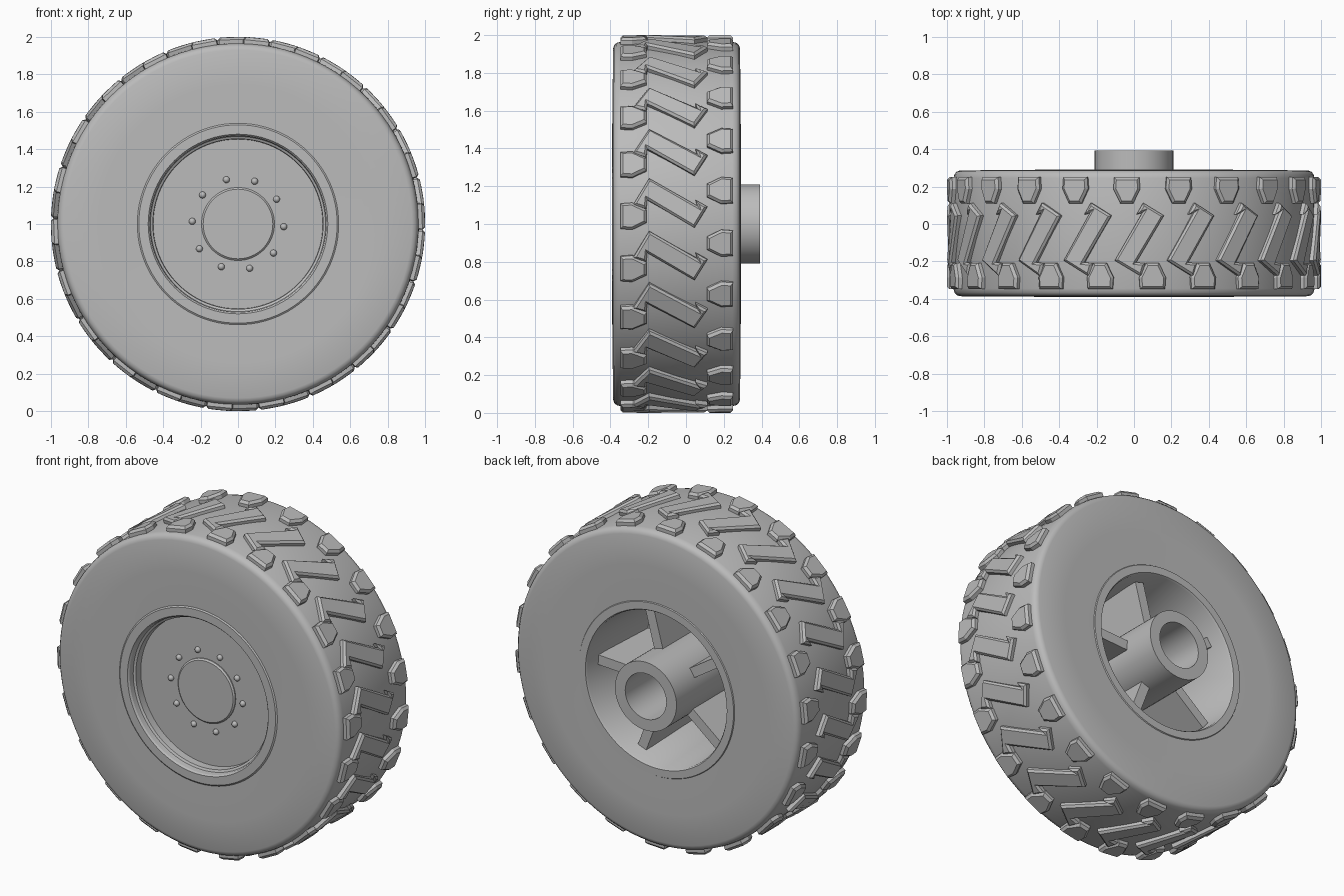
import bpy, bmesh, math
from mathutils import Matrix, Vector

if "Cube" in bpy.data.objects:
    bpy.data.objects.remove(bpy.data.objects["Cube"])

CENTRE = Vector((0, 0, 1))
LUGS = 22
SPOKES = 5
BOLTS = 10

grey = bpy.data.materials.new("plain grey")
grey.use_nodes = True
grey.diffuse_color = (0.5, 0.5, 0.5, 1)
grey.node_tree.nodes["Principled BSDF"].inputs["Base Color"].default_value = (0.5, 0.5, 0.5, 1)


def finish(name, bm, smooth=True):
    """Turn a bmesh centred on the axle into a finished object."""
    bmesh.ops.translate(bm, verts=bm.verts, vec=CENTRE)
    bmesh.ops.recalc_face_normals(bm, faces=bm.faces)
    mesh = bpy.data.meshes.new(name)
    bm.to_mesh(mesh)
    bm.free()
    mesh.materials.append(grey)
    obj = bpy.data.objects.new(name, mesh)
    bpy.context.collection.objects.link(obj)
    if smooth:
        bpy.ops.object.select_all(action='DESELECT')
        obj.select_set(True)
        bpy.context.view_layer.objects.active = obj
        bpy.ops.object.shade_smooth_by_angle(angle=math.radians(32))
    return obj


def lathe(name, profile, closed=False, steps=96):
    """Revolve (radius, y) points about the axle."""
    bm = bmesh.new()
    verts = [bm.verts.new((r, y, 0)) for r, y in profile]
    edges = [bm.edges.new(pair) for pair in zip(verts, verts[1:])]
    if closed:
        edges.append(bm.edges.new((verts[-1], verts[0])))
    bmesh.ops.spin(bm, geom=verts + edges, cent=(0, 0, 0), axis=(0, 1, 0),
                   angle=math.tau, steps=steps)
    bmesh.ops.remove_doubles(bm, verts=bm.verts, dist=1e-4)
    return finish(name, bm)


def lug_row(name, outline, bevel):
    """Repeat a flat (y, angle) outline as raised blocks wrapped round the tread."""
    bm = bmesh.new()
    for i in range(LUGS):
        turn = i * math.tau / LUGS
        low = [bm.verts.new((y, a + turn, 0.95)) for y, a in outline]
        top = [bm.verts.new((y, a + turn, 1.0)) for y, a in outline]
        bm.faces.new(low)
        bm.faces.new(top)
        for j in range(len(outline)):
            k = (j + 1) % len(outline)
            bm.faces.new((low[j], low[k], top[k], top[j]))
    bmesh.ops.recalc_face_normals(bm, faces=bm.faces)
    rim = [e for e in bm.edges if all(v.co.z > 0.99 for v in e.verts)]
    bmesh.ops.bevel(bm, geom=rim, offset=bevel, segments=1, affect='EDGES')
    for v in bm.verts:
        y, a, r = v.co
        v.co = (r * math.cos(a), y, r * math.sin(a))
    return finish(name, bm, smooth=False)


# Tyre carcass
lathe("tyre", [
    (0.50, -0.35), (0.52, -0.385), (0.75, -0.388), (0.93, -0.386), (0.947, -0.38),
    (0.959, -0.367), (0.965, -0.345), (0.968, -0.05), (0.965, 0.245),
    (0.959, 0.267), (0.947, 0.28), (0.93, 0.286), (0.75, 0.288), (0.52, 0.285),
    (0.50, 0.25)], closed=True)

# Tread: two staggered shoulder rows and a central zigzag row
def shoulder(outer, inner, mid):
    knee = outer + (inner - outer) * 0.45
    return [(outer, mid - 0.068), (knee, mid - 0.073), (inner, mid - 0.035),
            (inner, mid + 0.035), (knee, mid + 0.073), (outer, mid + 0.068)]

lug_row("front_shoulder_lugs", shoulder(-0.348, -0.208, 0.042), 0.014)
lug_row("rear_shoulder_lugs", shoulder(0.25, 0.11, 0.182), 0.014)
lug_row("centre_lugs", [
    (-0.195, 0.247), (0.06, 0.098), (0.05, 0.13), (0.113, 0.093),
    (0.045, -0.02), (-0.205, 0.13), (-0.21, 0.082), (-0.28, 0.103)], 0.012)

# Rim with front lip, dished plate and rear lip
lathe("rim", [
    (0, -0.30), (0.453, -0.30), (0.455, -0.345), (0.468, -0.352), (0.472, -0.382),
    (0.48, -0.391), (0.53, -0.391), (0.54, -0.384), (0.53, -0.36), (0.51, -0.33),
    (0.51, 0.25), (0.535, 0.28), (0.528, 0.291), (0.482, 0.291), (0.475, 0.28),
    (0.445, -0.26), (0, -0.26)])

# Hub cap and open axle tube
lathe("hub_cap", [(0, -0.314), (0.186, -0.314), (0.195, -0.306), (0.195, -0.29)], steps=64)
lathe("hub_tube", [(0.21, -0.28), (0.21, 0.392), (0.14, 0.392), (0.14, -0.22), (0, -0.22)],
      steps=64)

# Domed wheel bolts
bm = bmesh.new()
for i in range(BOLTS):
    a = math.radians(-3.3) + i * math.tau / BOLTS
    spot = Matrix.Translation((0.245 * math.cos(a), -0.302, 0.245 * math.sin(a)))
    bmesh.ops.create_uvsphere(bm, u_segments=16, v_segments=8, radius=0.018, matrix=spot)
finish("wheel_bolts", bm)

# Flat ribs joining the axle tube to the rim on the rear side
bm = bmesh.new()
for i in range(SPOKES):
    turn = Matrix.Rotation(-math.radians(3) - i * math.tau / SPOKES, 4, 'Y')
    shape = Matrix.Translation((0.325, -0.04, 0)) @ Matrix.Diagonal((0.28, 0.46, 0.06, 1))
    bmesh.ops.create_cube(bm, size=1, matrix=turn @ shape)
finish("rear_ribs", bm, smooth=False)
